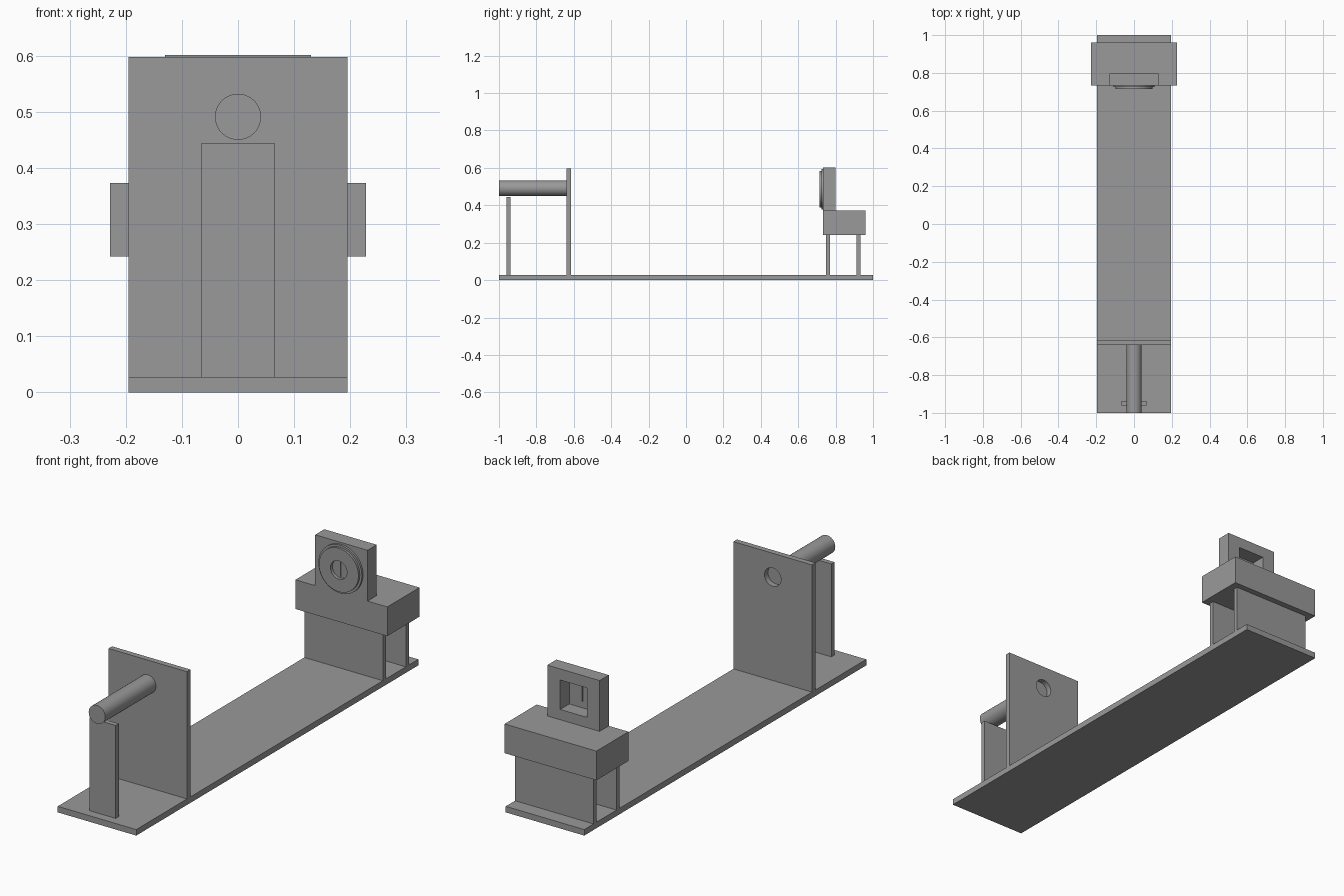
import bpy, bmesh, math

if "Cube" in bpy.data.objects:
    bpy.data.objects.remove(bpy.data.objects["Cube"])

# dark grey shared by every part
GREY = bpy.data.materials.new("dark_grey")
GREY.diffuse_color = (0.32, 0.32, 0.32, 1)
GREY.use_nodes = True
GREY.node_tree.nodes["Principled BSDF"].inputs["Base Color"].default_value = GREY.diffuse_color


def add_object(name, bm):
    bmesh.ops.recalc_face_normals(bm, faces=bm.faces)
    me = bpy.data.meshes.new(name)
    bm.to_mesh(me)
    bm.free()
    me.materials.append(GREY)
    ob = bpy.data.objects.new(name, me)
    bpy.context.collection.objects.link(ob)
    return ob


def box(name, hx, y0, y1, z0, z1):
    """Box centred on x = 0 with half width hx."""
    bm = bmesh.new()
    bmesh.ops.create_cube(bm, size=1)
    for v in bm.verts:
        v.co = (v.co.x * 2 * hx,
                (y0 + y1) / 2 + v.co.y * (y1 - y0),
                (z0 + z1) / 2 + v.co.z * (z1 - z0))
    return add_object(name, bm)


def lathe(name, profile, zc, n=48):
    """Turn (radius, y) points round a y-directed axis at height zc."""
    bm = bmesh.new()
    rings = []
    for r, y in profile:
        if r == 0:
            rings.append([bm.verts.new((0, y, zc))] * n)
        else:
            rings.append([bm.verts.new((r * math.cos(math.tau * i / n), y,
                                        zc + r * math.sin(math.tau * i / n)))
                          for i in range(n)])
    for a, b in zip(rings, rings[1:]):
        for i in range(n):
            j = (i + 1) % n
            bm.faces.new(list(dict.fromkeys((a[i], a[j], b[j], b[i]))))
    return add_object(name, bm)


def activate(ob):
    bpy.ops.object.select_all(action='DESELECT')
    ob.select_set(True)
    bpy.context.view_layer.objects.active = ob


def cut(ob, cutter):
    cutter.hide_render = True
    activate(ob)
    mod = ob.modifiers.new("cut", 'BOOLEAN')
    mod.operation = 'DIFFERENCE'
    mod.solver = 'EXACT'
    mod.object = cutter
    bpy.ops.object.modifier_apply(modifier=mod.name)
    bpy.data.objects.remove(cutter)


def smooth(ob):
    activate(ob)
    bpy.ops.object.shade_smooth_by_angle(angle=math.radians(30))


W, BASE, ROD_Z, DISC_Z = 0.195, 0.027, 0.491, 0.485

# base board
box("base_board", W, -1, 1, 0, BASE)

# front end: rod, its support and the tall plate with a round hole
rod = lathe("rod", [(0, -1), (0.041, -1), (0.041, -0.64), (0, -0.64)], ROD_Z)
smooth(rod)
box("rod_support", 0.065, -0.96, -0.938, BASE, 0.444)
screen = box("tall_plate", W, -0.64, -0.615, BASE, 0.598)
cut(screen, lathe("hole_cutter", [(0, -0.7), (0.041, -0.7), (0.041, -0.5), (0, -0.5)], ROD_Z))
smooth(screen)

# back end: two legs carrying a block
for i, y in enumerate((0.749, 0.912)):
    box(f"block_leg_{i + 1}", W, y, y + 0.022, BASE, 0.242)
box("block", 0.228, 0.733, 0.961, 0.242, 0.373)

# upright holder with a square window
holder = box("disc_holder", 0.13, 0.733, 0.798, 0.373, 0.601)
cut(holder, box("window_cutter", 0.066, 0.6, 0.9, DISC_Z - 0.066, DISC_Z + 0.066))

# stepped disc with a recess and a narrow slit
disc = lathe("slit_disc", [(0, 0.733), (0.108, 0.733), (0.108, 0.724), (0.098, 0.724),
                           (0.098, 0.714), (0.041, 0.714), (0.041, 0.728), (0, 0.728)], DISC_Z)
cut(disc, box("slit_cutter", 0.002, 0.72, 0.75, DISC_Z - 0.037, DISC_Z + 0.037))
smooth(disc)
